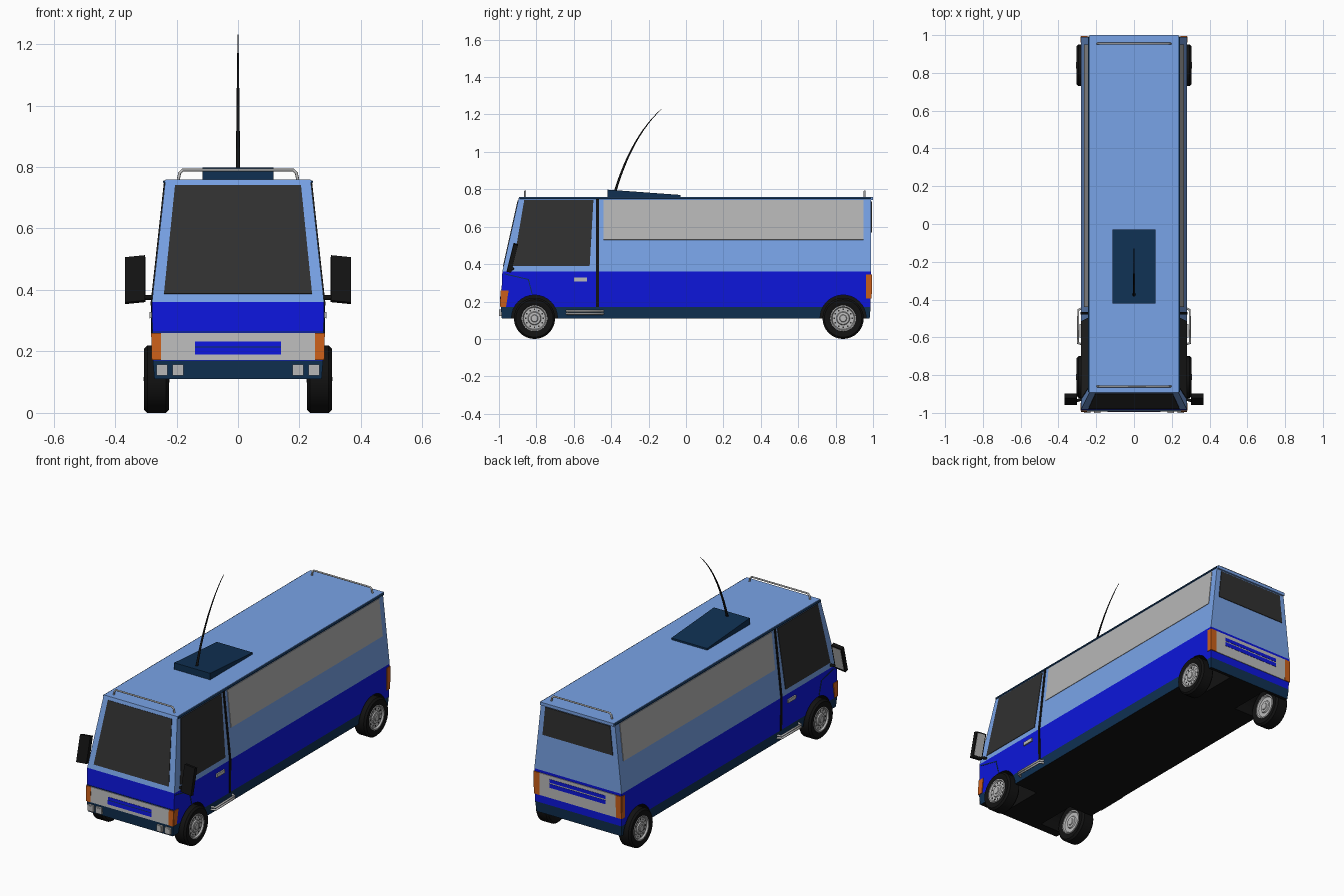
import bpy, bmesh, math
from mathutils import Vector, Matrix

if "Cube" in bpy.data.objects:
    bpy.data.objects.remove(bpy.data.objects["Cube"])

def material(name, r, g, b):
    m = bpy.data.materials.new(name)
    m.diffuse_color = (r, g, b, 1)
    m.use_nodes = True
    m.node_tree.nodes["Principled BSDF"].inputs["Base Color"].default_value = m.diffuse_color
    return m

BLACK = material("black", .006, .006, .006)
NAVY = material("navy", .005, .03, .085)
BLUE = material("deep_blue", .004, .008, .72)
SKY = material("light_blue", .19, .37, .80)
GLASS = material("dark_glass", .03, .03, .03)
PANE = material("grey_pane", .47, .47, .47)
SILVER = material("silver", .5, .5, .5)
ORANGE = material("orange", .6, .115, .01)

def add(name, bm, *mats):
    bmesh.ops.recalc_face_normals(bm, faces=bm.faces)
    me = bpy.data.meshes.new(name)
    bm.to_mesh(me)
    bm.free()
    ob = bpy.data.objects.new(name, me)
    bpy.context.collection.objects.link(ob)
    for m in mats:
        me.materials.append(m)
    return ob

def select(ob):
    bpy.ops.object.select_all(action='DESELECT')
    ob.select_set(True)
    bpy.context.view_layer.objects.active = ob

def prism(name, pts, t, mat):
    """Flat outline thickened by t to both sides."""
    pts = [Vector(p) for p in pts]
    n = (pts[1] - pts[0]).cross(pts[2] - pts[0]).normalized() * t
    bm = bmesh.new()
    a = [bm.verts.new(p + n) for p in pts]
    b = [bm.verts.new(p - n) for p in pts]
    bm.faces.new(a)
    bm.faces.new(b[::-1])
    for i in range(len(pts)):
        j = (i + 1) % len(pts)
        bm.faces.new((a[i], b[i], b[j], a[j]))
    return add(name, bm, mat)

def box(name, x, y, z, mat):
    bm = bmesh.new()
    bmesh.ops.create_cube(bm, size=1, matrix=Matrix.LocRotScale(
        (sum(x) / 2, sum(y) / 2, sum(z) / 2), None, (x[1] - x[0], y[1] - y[0], z[1] - z[0])))
    return add(name, bm, mat)

def tube(name, pts, r, mat, taper=False):
    cu = bpy.data.curves.new(name, 'CURVE')
    cu.dimensions, cu.bevel_depth, cu.bevel_resolution, cu.use_fill_caps = '3D', r, 2, True
    sp = cu.splines.new('POLY')
    sp.points.add(len(pts) - 1)
    for i, p in enumerate(pts):
        sp.points[i].co = (*p, 1)
        sp.points[i].radius = 1 - .8 * i / (len(pts) - 1) if taper else 1
    cu.materials.append(mat)
    ob = bpy.data.objects.new(name, cu)
    bpy.context.collection.objects.link(ob)
    select(ob)
    bpy.ops.object.convert(target='MESH')

def lathe(name, prof, loc, mat):
    """Spin (radius, x) profile around the x axis."""
    bm = bmesh.new()
    vs = [bm.verts.new((x, 0, r)) for r, x in prof]
    es = [bm.edges.new(e) for e in zip(vs, vs[1:])]
    bmesh.ops.spin(bm, geom=vs + es, cent=(0, 0, 0), axis=(1, 0, 0), angle=2 * math.pi, steps=32)
    bmesh.ops.remove_doubles(bm, verts=bm.verts, dist=1e-4)
    ob = add(name, bm, mat)
    ob.location = loc
    select(ob)
    bpy.ops.object.shade_smooth_by_angle(angle=math.radians(30))

# Body shell: stacked sections (z, half width, front y, rear y)
LEVELS = [(.11, .272, -.985, .982), (.17, .277, -.99, .987), (.36, .28, -.982, .99), (.76, .236, -.893, .99)]
AXLES = (-.81, .84)

def at(z, k):
    for a, b in zip(LEVELS, LEVELS[1:]):
        if z <= b[0] or b is LEVELS[-1]:
            return a[k] + (b[k] - a[k]) * (z - a[0]) / (b[0] - a[0])

bm = bmesh.new()
rings = [[bm.verts.new(p) for p in ((-w, f, z), (w, f, z), (w, r, z), (-w, r, z))] for z, w, f, r in LEVELS]
for band, (lo, hi) in enumerate(zip(rings, rings[1:])):
    for i in range(4):
        j = (i + 1) % 4
        bm.faces.new((lo[i], lo[j], hi[j], hi[i])).material_index = band + 1
bm.faces.new(rings[0][::-1])
bm.faces.new(rings[-1]).material_index = 3
body = add("body", bm, BLACK, NAVY, BLUE, SKY)

# Wheel wells cut out of the body
bm = bmesh.new()
for s in (1, -1):
    for y in AXLES:
        bmesh.ops.create_cone(bm, cap_ends=True, segments=32, radius1=.123, radius2=.123, depth=.28,
                              matrix=Matrix.Translation((s * .26, y, .112)) @ Matrix.Rotation(math.pi / 2, 4, 'Y'))
cutter = add("well_cutter", bm, BLACK)
cutter.hide_render = True
mod = body.modifiers.new("wells", 'BOOLEAN')
mod.operation, mod.solver, mod.object = 'DIFFERENCE', 'EXACT', cutter
select(body)
bpy.ops.object.modifier_apply(modifier="wells")
bpy.data.objects.remove(cutter)

def side(name, yz, t, mat):
    for s in (1, -1):
        prism(name, [(s * at(z, 1), y, z) for y, z in yz], t, mat)

def end(name, k, xz, t, mat):
    """Panel on the front (k=2) or rear (k=3) face."""
    prism(name, [(x, at(z, k), z) for x, z in xz], t, mat)

def rect(a, b, c, d):
    return [(a, c), (b, c), (b, d), (a, d)]

# Glazing
end("windscreen", 2, [(-.241, .387), (.241, .387), (.205, .74), (-.205, .74)], .003, GLASS)
end("rear_window", 3, [(-.225, .57), (.225, .57), (.208, .735), (-.208, .735)], .004, GLASS)
side("cab_window", [(-.925, .39), (-.515, .39), (-.495, .742), (-.865, .742)], .003, GLASS)
side("side_pane", rect(-.44, .95, .53, .742), .003, PANE)

# Door seams and handles
side("door_seam_upper", rect(-.48, -.466, .36, .75), .004, BLACK)
side("door_seam_lower", rect(-.48, -.466, .17, .36), .004, BLACK)
side("fender_seam_top", [(-.97, .345), (-.84, .315), (-.84, .320), (-.97, .350)], .002, NAVY)
side("fender_seam_drop", [(-.845, .317), (-.84, .317), (-.82, .24), (-.825, .24)], .002, NAVY)
side("door_handle", rect(-.6, -.53, .308, .328), .008, SILVER)

# Front grille, lamps and bumper lights
end("grille_panel", 2, rect(-.25, .25, .172, .26), .004, SILVER)
end("grille_upper_slot", 2, rect(-.14, .14, .216, .232), .0055, BLUE)
end("grille_lower_slot", 2, rect(-.14, .14, .19, .212), .0055, BLUE)
end("grille_divider", 2, rect(-.14, .14, .212, .216), .0055, NAVY)
end("bonnet_seam", 2, rect(-.28, .28, .262, .265), .002, NAVY)
for s in (1, -1):
    end("front_indicator", 2, rect(s * .25, s * .28, .172, .26), .005, ORANGE)
    for x in (.195, .247):
        box("fog_lamp", (s * x - .018, s * x + .018), (-1, -.97), (.122, .158), SILVER)
        box("fog_lens", (s * x - .013, s * x + .013), (-1.001, -.98), (.127, .153), PANE)
side("front_indicator_side", [(-.99, .172), (-.962, .172), (-.948, .26), (-.987, .26)], .004, ORANGE)

# Rear lamps, trim and roof lip
end("tail_panel", 3, rect(-.245, .245, .215, .345), .004, SILVER)
end("tail_upper_slot", 3, rect(-.18, .18, .305, .325), .0055, BLUE)
end("tail_lower_slot", 3, rect(-.18, .18, .275, .298), .0055, BLUE)
for s in (1, -1):
    end("rear_indicator", 3, rect(s * .245, s * .28, .215, .345), .005, ORANGE)
side("rear_indicator_side", rect(.962, .992, .215, .345), .004, ORANGE)
box("roof_lip", (-.236, .236), (.98, 1), (.742, .76), SKY)

# Roof gutters, rails, pod and aerial
for s in (1, -1):
    tube("roof_gutter", [(s * .239, -.89, .752), (s * .239, .99, .752)], .005, NAVY)
for y in (-.86, .955):
    tube("roof_rail", [(-.195, y, .755), (-.19, y, .78), (-.18, y, .79),
                       (.18, y, .79), (.19, y, .78), (.195, y, .755)], .005, SILVER)
prism("roof_pod", [(0, -.42, .755), (0, -.03, .755), (0, -.03, .77), (0, -.42, .798)], .115, NAVY)
arc = []
for i in range(13):
    t = i / 12
    arc.append((0, -.38 + .09 * 2 * t * (1 - t) + .25 * t * t, .785 + .3 * 2 * t * (1 - t) + .445 * t * t))
tube("aerial", arc, .007, BLACK, taper=True)

for s in (1, -1):
    # Wing mirrors, tilted back with a grey glass on the rear face
    def tilted(name, x0, x1, z0, z1, off, t, mat):
        prism(name, [(s * x, -.928 + off + (z - .435) * .25, z + (x - .335) * dz) for x, z, dz in
                     ((x0, z0, -.1), (x1, z0, -.1), (x1, z1, -.1), (x0, z1, -.1))], t, mat)
    tilted("mirror_housing", .302, .368, .36, .507, 0, .012, BLACK)
    tilted("mirror_glass", .309, .361, .37, .497, .012, .002, PANE)
    tube("mirror_arm", [(s * .27, -.925, .375), (s * .315, -.94, .375)], .008, BLACK)
    # Side step bars under the cab doors
    for z in (.135, .149):
        tube("side_step", [(s * .265, -.44, z), (s * .295, -.455, z), (s * .297, -.63, z), (s * .265, -.64, z)],
             .006, SILVER)
    # Wheels
    for y in AXLES:
        c = (s * .265, y, .11)
        lathe("tyre", [(.068, -.034), (.075, -.038), (.1, -.04), (.11, -.03), (.11, .03), (.1, .04),
                       (.075, .038), (.068, .034), (.068, -.034)], c, BLACK)
        for k in (s, -s):
            lathe("hubcap", [(.07, k * .03), (.069, k * .038), (.063, k * .039), (.058, k * .03), (.036, k * .03),
                             (.032, k * .036), (.02, k * .037), (.017, k * .041), (0, k * .042)], c, SILVER)
        for i in range(12):
            a = i * math.pi / 6
            py, pz = y + .048 * math.cos(a), .11 + .048 * math.sin(a)
            box("hub_slot", (s * .295 - .001, s * .295 + .001), (py - .004, py + .004), (pz - .004, pz + .004), GLASS)
